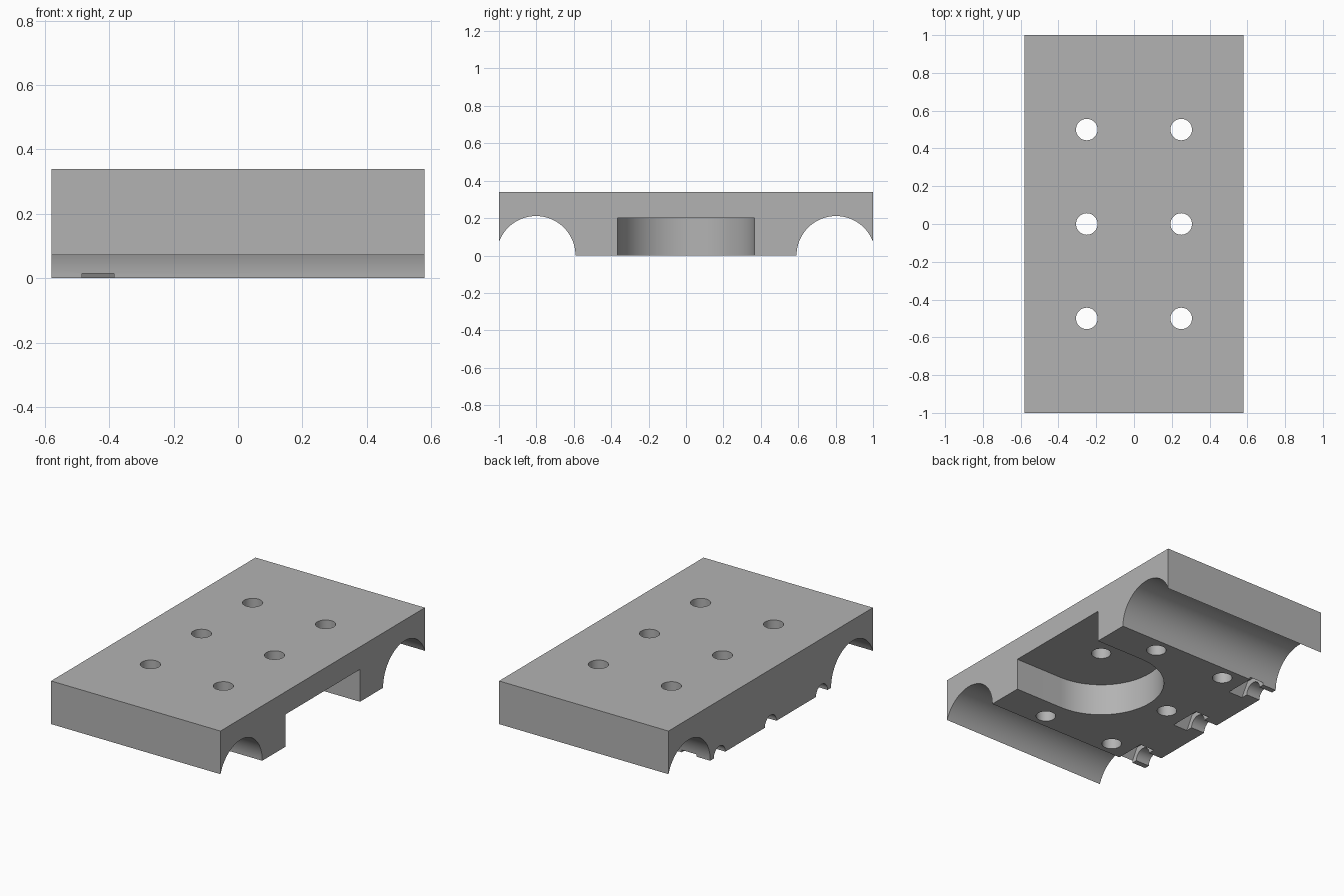
import bpy, bmesh
from math import sin, cos, pi, acos, radians
from mathutils import Matrix

cube = bpy.data.objects.get("Cube")
if cube:
    bpy.data.objects.remove(cube, do_unlink=True)

HALF_W, HALF_L, HEIGHT = 0.58, 1.0, 0.34
GROOVE_Y, GROOVE_R = 0.802, 0.211
HOLE_R, NUT_R, POCKET_R = 0.057, 0.1, 0.365
ROWS = (-0.5, 0, 0.5)

grey = bpy.data.materials.new("grey plastic")
grey.use_nodes = True
colour = (0.45, 0.45, 0.45, 1)
grey.diffuse_color = colour
grey.node_tree.nodes["Principled BSDF"].inputs["Base Color"].default_value = colour


def arc(cx, cy, r, start, end, steps):
    """Points along an arc, both ends included."""
    angles = [start + (end - start) * i / steps for i in range(steps + 1)]
    return [(cx + r * cos(a), cy + r * sin(a)) for a in angles]


def prism(name, outline, low, high, axis="Z"):
    """Extrude an outline: (x, y) along Z, or (y, z) along X."""
    bm = bmesh.new()
    verts = [bm.verts.new((a, b, low)) for a, b in outline]
    face = bm.faces.new(verts)
    new = bmesh.ops.extrude_face_region(bm, geom=[face])["geom"]
    moved = [v for v in new if isinstance(v, bmesh.types.BMVert)]
    bmesh.ops.translate(bm, verts=moved, vec=(0, 0, high - low))
    if axis == "X":
        turn = Matrix(((0, 0, 1), (1, 0, 0), (0, 1, 0)))
        bmesh.ops.transform(bm, matrix=turn.to_4x4(), verts=bm.verts)
    bmesh.ops.recalc_face_normals(bm, faces=bm.faces)
    mesh = bpy.data.meshes.new(name)
    bm.to_mesh(mesh)
    bm.free()
    mesh.materials.append(grey)
    obj = bpy.data.objects.new(name, mesh)
    bpy.context.collection.objects.link(obj)
    return obj


# Block with a round groove under each end
reach = acos((HALF_L - GROOVE_Y) / GROOVE_R)
right_half = arc(GROOVE_Y, 0, GROOVE_R, pi, reach, 40)
right_half[-1] = (HALF_L, right_half[-1][1])
right_half.append((HALF_L, HEIGHT))
left_half = [(-y, z) for y, z in reversed(right_half)]
block = prism("clamp_block", right_half + left_half, -HALF_W, HALF_W, "X")

cutters = []

# U-shaped pocket under the left side
pocket = arc(0.25, 0, POCKET_R, pi / 2, 3 * pi / 2, 48)
pocket += [(0.7, -POCKET_R), (0.7, POCKET_R)]
cutters.append(prism("pocket_cutter", pocket, -0.1, 0.2))

for y in ROWS:
    # Vertical bolt holes
    for x in (-0.25, 0.25):
        circle = arc(x, y, HOLE_R, 0, 2 * pi, 32)[:-1]
        cutters.append(prism("hole_cutter", circle, -0.1, 0.5))
    # Sideways screw channel with a hexagonal nut trap
    channel = arc(y, 0, HOLE_R, 0, 2 * pi, 32)[:-1]
    cutters.append(prism("channel_cutter", channel, -0.7, -0.43, "X"))
    hexagon = arc(y, 0, NUT_R, 0, 2 * pi, 6)[:-1]
    cutters.append(prism("nut_cutter", hexagon, -0.485, -0.385, "X"))

# Cut everything, then bake the result
for cutter in cutters:
    cutter.hide_render = True
    mod = block.modifiers.new(cutter.name, "BOOLEAN")
    mod.operation = "DIFFERENCE"
    mod.solver = "EXACT"
    mod.object = cutter

bpy.ops.object.select_all(action="DESELECT")
block.select_set(True)
bpy.context.view_layer.objects.active = block
for mod in list(block.modifiers):
    bpy.ops.object.modifier_apply(modifier=mod.name)
for cutter in cutters:
    bpy.data.objects.remove(cutter, do_unlink=True)

bpy.ops.object.shade_smooth_by_angle(angle=radians(30))
